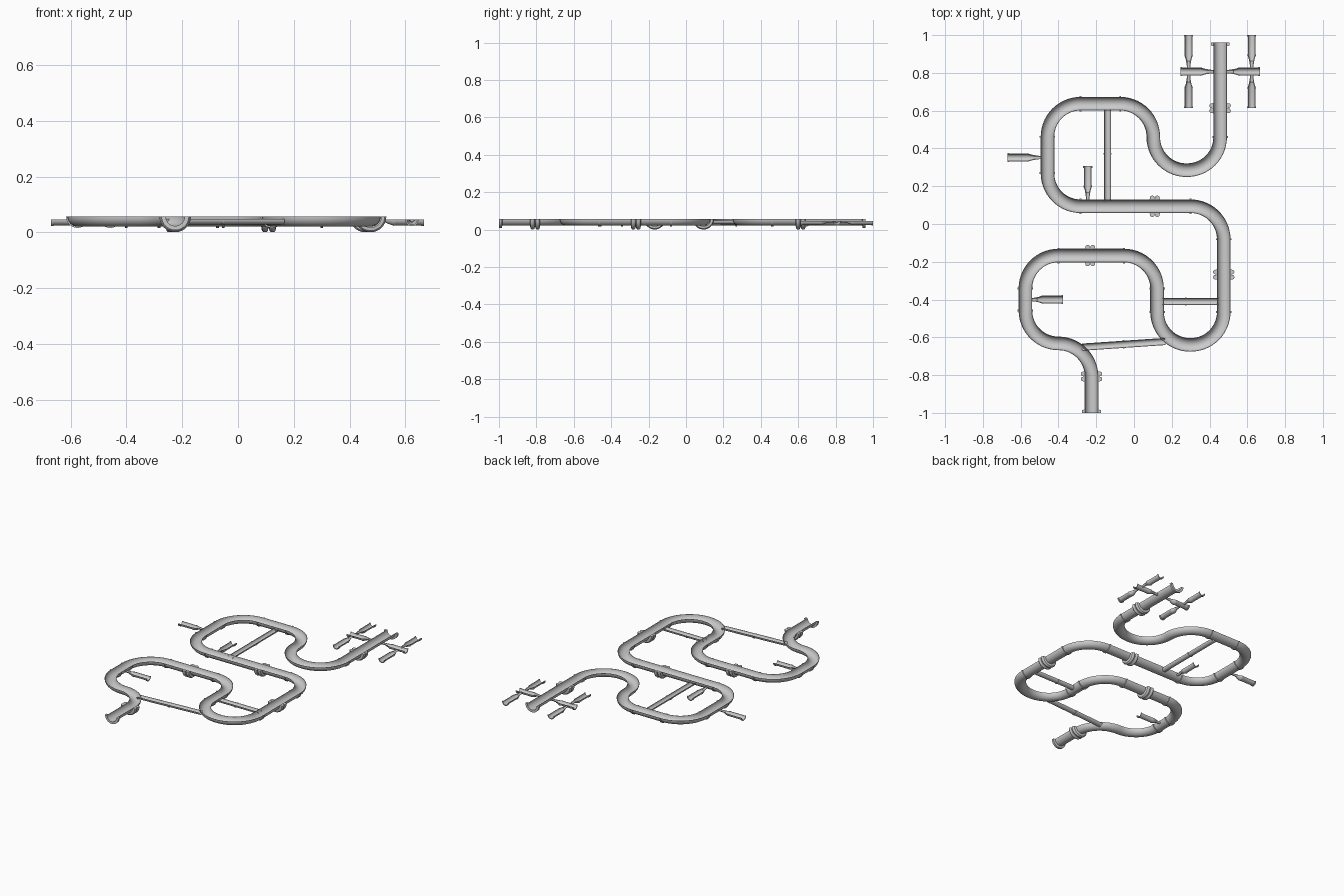
import bpy
import math
from mathutils import Vector

if "Cube" in bpy.data.objects:
    bpy.data.objects.remove(bpy.data.objects["Cube"])

TOP = 0.057        # rim height of the main channel
LOW = 0.046        # rim height of the small side troughs
R = 0.036          # main channel radius
FILLET = 0.175     # bend radius
SIDES = 16         # segments around a half circle


def make(name, verts, faces):
    mesh = bpy.data.meshes.new(name)
    mesh.from_pydata(verts, [], faces)
    mesh.update()
    ob = bpy.data.objects.new(name, mesh)
    bpy.context.collection.objects.link(ob)
    bpy.ops.object.select_all(action='DESELECT')
    ob.select_set(True)
    bpy.context.view_layer.objects.active = ob
    bpy.ops.object.mode_set(mode='EDIT')
    bpy.ops.mesh.select_all(action='SELECT')
    bpy.ops.mesh.normals_make_consistent(inside=False)
    bpy.ops.object.mode_set(mode='OBJECT')
    bpy.ops.object.shade_smooth_by_angle(angle=math.radians(35))
    return ob


def half_lathe(name, profile, origin, direction, top):
    """Closed (distance, radius) profile swept through the lower half turn."""
    o, d = Vector(origin), Vector(direction).normalized()
    side = Vector((-d.y, d.x))
    verts, faces, n = [], [], len(profile)
    for k in range(SIDES + 1):
        a = math.pi * k / SIDES
        for s, r in profile:
            p = o + d * s + side * (r * math.cos(a))
            verts.append((p.x, p.y, top - r * math.sin(a)))
    for k in range(SIDES):
        for j in range(n):
            a, b = k * n + j, k * n + (j + 1) % n
            faces.append((a, b, b + n, a + n))
    faces += [tuple(range(n)), tuple(range(SIDES * n, SIDES * n + n))]
    return make(name, verts, faces)


def fillet_path(corners, r):
    """Rounded path as (point, tangent) pairs, plus the bend ends."""
    pts = [Vector(c) for c in corners]
    path = [(pts[0], (pts[1] - pts[0]).normalized())]
    ends = []
    for a, b, c in zip(pts, pts[1:], pts[2:]):
        t0, t1 = (b - a).normalized(), (c - b).normalized()
        centre = b - t0 * r + t1 * r
        for i in range(15):
            u = math.pi / 2 * i / 14
            p = centre - t1 * (r * math.cos(u)) + t0 * (r * math.sin(u))
            t = t0 * math.cos(u) + t1 * math.sin(u)
            if (p - path[-1][0]).length > 0.006:
                path.append((p, t))
        ends += [(b - t0 * r, t0), (b + t1 * r, t1)]
    path.append((pts[-1], (pts[-1] - pts[-2]).normalized()))
    return path, ends


def channel(name, path, outer, inner, top):
    """Half-round gutter swept along a path."""
    ring = [(outer, math.pi * k / SIDES) for k in range(SIDES + 1)]
    ring += [(inner, math.pi * k / SIDES) for k in range(SIDES, -1, -1)]
    verts, faces, n = [], [], len(ring)
    for p, t in path:
        side = Vector((-t.y, t.x))
        for r, a in ring:
            q = p + side * (r * math.cos(a))
            verts.append((q.x, q.y, top - r * math.sin(a)))
    for k in range(len(path) - 1):
        for j in range(n):
            a, b = k * n + j, k * n + (j + 1) % n
            faces.append((a, b, b + n, a + n))
    last = (len(path) - 1) * n
    faces += [tuple(range(n)), tuple(range(last, last + n))]
    return make(name, verts, faces)


# winding main channel
corners = [(-0.225, -1.0), (-0.225, -0.632), (-0.575, -0.632), (-0.575, -0.167),
           (0.122, -0.167), (0.122, -0.64), (0.475, -0.64), (0.475, 0.094),
           (-0.458, 0.094), (-0.458, 0.637), (0.102, 0.637), (0.102, 0.285),
           (0.456, 0.285), (0.456, 0.955)]
path, bend_ends = fillet_path(corners, FILLET)
channel("main_channel", path, R, R - 0.002, TOP)

# thin joint ribs where bends meet straights (not in the middle of S and U turns)
joints = []
for i, (p, t) in enumerate(bend_ends):
    close = [q for j, (q, _) in enumerate(bend_ends) if j != i and (p - q).length < 0.02]
    if not close:
        joints.append((p, t))
rib = [(-0.005, R - 0.001), (-0.005, R + 0.005), (0.005, R + 0.005), (0.005, R - 0.001)]
for p, t in joints:
    half_lathe("joint_rib", rib, p, t, TOP)

# flanges at both ends of the channel
flange = [(0, R - 0.002), (0, 0.049), (0.015, 0.049), (0.018, R), (0.018, R - 0.002)]
half_lathe("start_flange", flange, (-0.225, -1.0), (0, 1), TOP)
half_lathe("end_flange", flange, (0.456, 0.96), (0, -1), TOP)

# double rounded collars
collar = [(-0.027, R - 0.001)]
for c in (-0.0135, 0.0135):
    for i in range(7):
        a = math.pi * (1 - i / 6)
        collar.append((c + 0.0125 * math.cos(a), 0.042 + 0.0145 * math.sin(a) ** 0.7
                       if 0 < i < 6 else 0.042))
collar.append((0.027, R - 0.001))
for p, d in (((-0.225, -0.807), (0, 1)), ((-0.232, -0.167), (1, 0)),
             ((0.11, 0.094), (1, 0)), ((0.475, -0.268), (0, 1)),
             ((0.456, 0.613), (0, 1))):
    half_lathe("collar", collar, p, d, TOP)


# side spouts: narrow neck, taper, wide trough and lipped end
def spout(name, origin, direction, length, start):
    outer = [(start, 0.009), (length - 0.138, 0.009), (length - 0.134, 0.013),
             (length - 0.112, 0.021), (length - 0.108, 0.0225), (length - 0.1, 0.0205),
             (length - 0.009, 0.0205), (length - 0.009, 0.024), (length, 0.024)]
    inner = [(length, 0.0185), (length - 0.108, 0.0185), (length - 0.134, 0.0105),
             (start, 0.007)]
    half_lathe(name, outer + inner, origin, direction, LOW)


spout("left_spout", (-0.458, 0.352), (-1, 0), 0.212, R - 0.004)
spout("middle_spout", (-0.245, 0.094), (0, 1), 0.212, R - 0.004)
spout("lower_spout", (-0.575, -0.4), (1, 0), 0.2, R - 0.004)
for s in (-1, 1):
    spout("cross_arm", (0.456, 0.807), (s, 0), 0.21, R - 0.004)
    for d in (-1, 1):
        spout("cross_spout", (0.456 + s * 0.167, 0.807), (0, d), 0.194, 0.017)

# straight connecting gutters, each with a joint ring
for a, b, f in (((-0.14, 0.605), (-0.14, 0.122), 0.48),
                ((-0.275, -0.652), (0.165, -0.622), 0.5),
                ((0.15, -0.41), (0.447, -0.41), 0.42)):
    a, b = Vector(a), Vector(b)
    t = (b - a).normalized()
    channel("link_gutter", [(a, t), (b, t)], 0.019, 0.017, 0.048)
    link_rib = [(-0.004, 0.018), (-0.004, 0.022), (0.004, 0.022), (0.004, 0.018)]
    half_lathe("link_rib", link_rib, a.lerp(b, f), t, 0.048)
